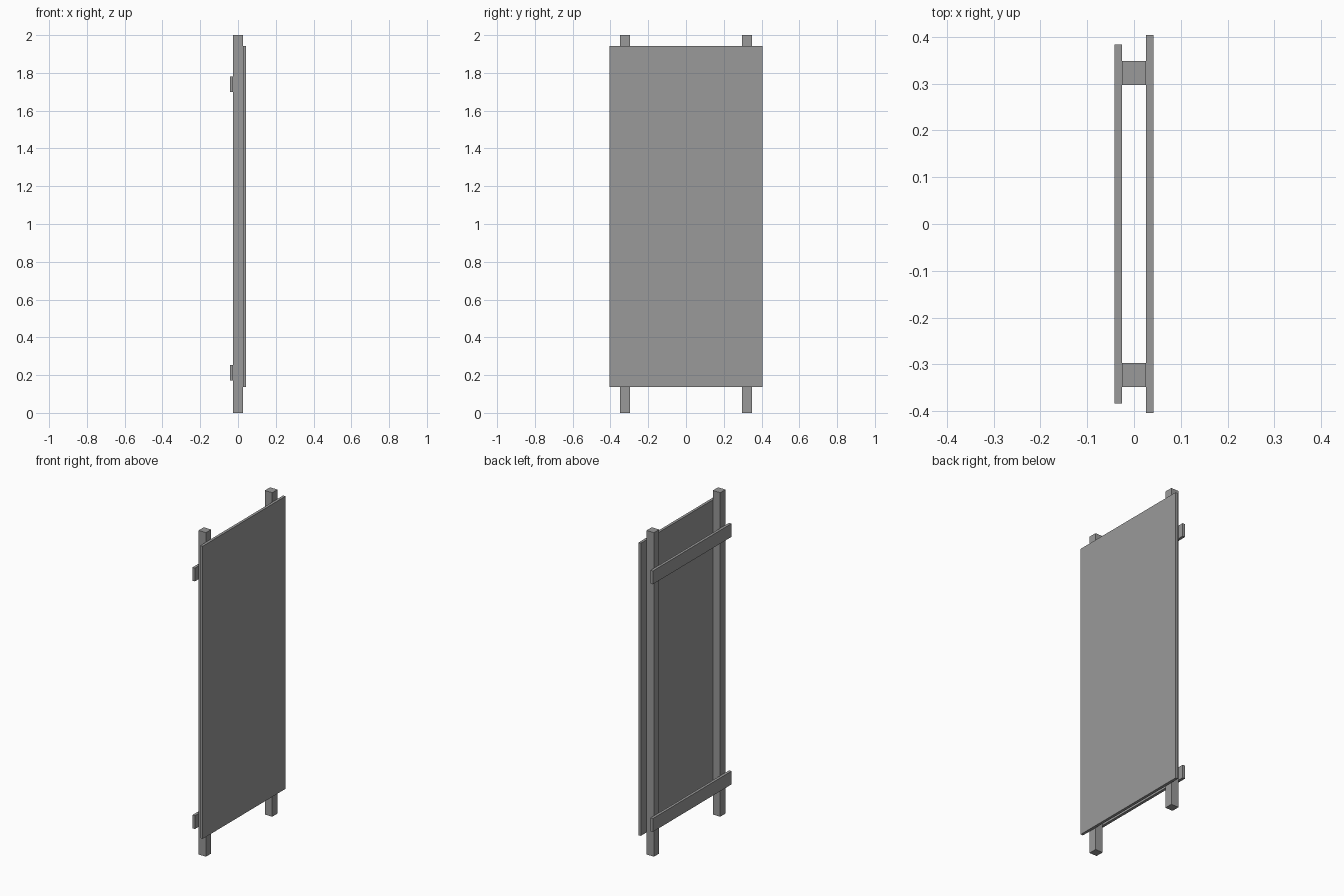
import bpy
import bmesh
from mathutils import Vector

if "Cube" in bpy.data.objects:
    bpy.data.objects.remove(bpy.data.objects["Cube"])

# Dark grey finish
finish = bpy.data.materials.new("dark_grey")
finish.diffuse_color = (0.32, 0.32, 0.32, 1)
finish.use_nodes = True
finish.node_tree.nodes["Principled BSDF"].inputs["Base Color"].default_value = finish.diffuse_color


def box(name, lo, hi):
    """Axis-aligned box between two corners."""
    lo, hi = Vector(lo), Vector(hi)
    bm = bmesh.new()
    bmesh.ops.create_cube(bm, size=1)
    bmesh.ops.scale(bm, vec=hi - lo, verts=bm.verts)
    mesh = bpy.data.meshes.new(name)
    bm.to_mesh(mesh)
    bm.free()
    mesh.materials.append(finish)
    obj = bpy.data.objects.new(name, mesh)
    obj.location = (lo + hi) / 2
    bpy.context.collection.objects.link(obj)
    return obj


POST = 0.0255  # half thickness of a post
OUTER = 0.042  # outer face of panel and rails

# Two full-height square posts
for side, y in (("left", -0.323), ("right", 0.323)):
    box(f"{side}_post", (-POST, y - POST, 0), (POST, y + POST, 2))

# Board fixed to the +x side of the posts
box("panel", (POST, -0.404, 0.136), (OUTER, 0.404, 1.942))

# Two cross rails on the -x side
for level, z in (("lower", 0.212), ("upper", 1.74)):
    box(f"{level}_rail", (-OUTER, -0.384, z - 0.041), (-POST, 0.384, z + 0.041))
